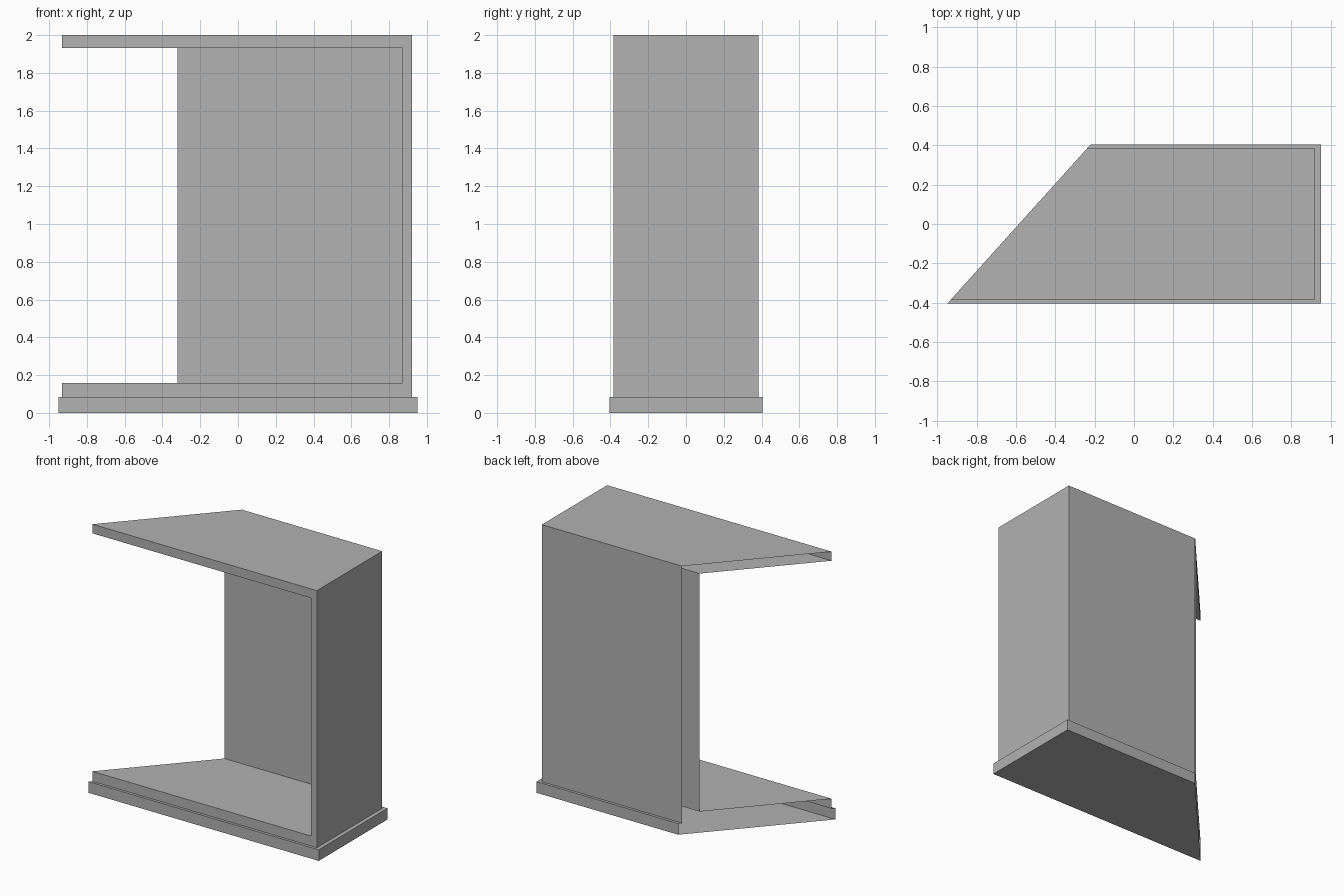
import bpy
import bmesh
from mathutils import Vector

default_cube = bpy.data.objects.get("Cube")
if default_cube:
    bpy.data.objects.remove(default_cube, do_unlink=True)

# One flat grey for the whole cabinet
GREY = (0.445, 0.445, 0.445, 1.0)
grey = bpy.data.materials.new("light_grey")
grey.use_nodes = True
grey.diffuse_color = GREY
grey.node_tree.nodes["Principled BSDF"].inputs["Base Color"].default_value = GREY

# Main dimensions; LEFT lies beyond the slanted cut that ends every part
LEFT = -1.2
BODY_X, BODY_Y, TOP = 0.92, 0.385, 2.0
BASE_X, BASE_Y, BASE_Z = 0.95, 0.405, 0.083
IN_X, IN_Y, IN_LOW, IN_HIGH = 0.872, 0.295, 0.157, 1.932
CUT_POINT = Vector((-0.95, -BASE_Y, 0))
CUT_NORMAL = Vector((-0.81, 0.73, 0)).normalized()

DIRECTIONS = {
    "right": Vector((1, 0, 0)), "front": Vector((0, -1, 0)), "back": Vector((0, 1, 0)),
    "top": Vector((0, 0, 1)), "bottom": Vector((0, 0, -1)),
}


def thin_shell(name, boxes, inward=False):
    """Keep the named sides of each (low, high, sides) box, then cut the slant."""
    bm = bmesh.new()
    for low, high, sides in boxes:
        low, high = Vector(low), Vector(high)
        size, middle = high - low, (low + high) / 2
        verts = bmesh.ops.create_cube(bm, size=1)["verts"]
        for v in verts:
            v.co = middle + Vector(a * b for a, b in zip(v.co, size))
        faces = {f for v in verts for f in v.link_faces}
        for f in faces:
            f.normal_update()
        unwanted = [f for f in faces
                    if not any(f.normal.dot(DIRECTIONS[s]) > 0.9 for s in sides)]
        bmesh.ops.delete(bm, geom=unwanted, context="FACES")
    bmesh.ops.remove_doubles(bm, verts=bm.verts[:], dist=0.0001)
    if inward:
        bmesh.ops.reverse_faces(bm, faces=bm.faces[:])
    bmesh.ops.bisect_plane(bm, geom=bm.verts[:] + bm.edges[:] + bm.faces[:],
                           plane_co=CUT_POINT, plane_no=CUT_NORMAL, clear_outer=True)
    mesh = bpy.data.meshes.new(name)
    bm.to_mesh(mesh)
    bm.free()
    mesh.materials.append(grey)
    obj = bpy.data.objects.new(name, mesh)
    bpy.context.collection.objects.link(obj)
    return obj


# Outer skin of the cabinet
thin_shell("outer_case", [
    ((LEFT, -BODY_Y, BASE_Z), (BODY_X, BODY_Y, TOP), ("top", "right", "back"))])

# Recess lining: floor, ceiling, side and back wall
thin_shell("inner_lining", [
    ((LEFT, -BODY_Y, IN_LOW), (IN_X, IN_Y, IN_HIGH), ("top", "bottom", "right", "back"))],
    inward=True)

# Front rim around the opening
thin_shell("front_rim", [
    ((LEFT, -BODY_Y, IN_HIGH), (BODY_X, BODY_Y, TOP), ("front",)),
    ((LEFT, -BODY_Y, BASE_Z), (BODY_X, BODY_Y, IN_LOW), ("front",)),
    ((IN_X, -BODY_Y, IN_LOW), (BODY_X, BODY_Y, IN_HIGH), ("front",))])

# Plinth with its narrow ledge
thin_shell("plinth", [
    ((LEFT, -BASE_Y, 0), (BASE_X, BASE_Y, BASE_Z), ("front", "right", "back", "bottom"))])
thin_shell("plinth_ledge", [
    ((LEFT, -BASE_Y, 0), (BASE_X, -BODY_Y, BASE_Z), ("top",)),
    ((LEFT, BODY_Y, 0), (BASE_X, BASE_Y, BASE_Z), ("top",)),
    ((BODY_X, -BODY_Y, 0), (BASE_X, BODY_Y, BASE_Z), ("top",))])
